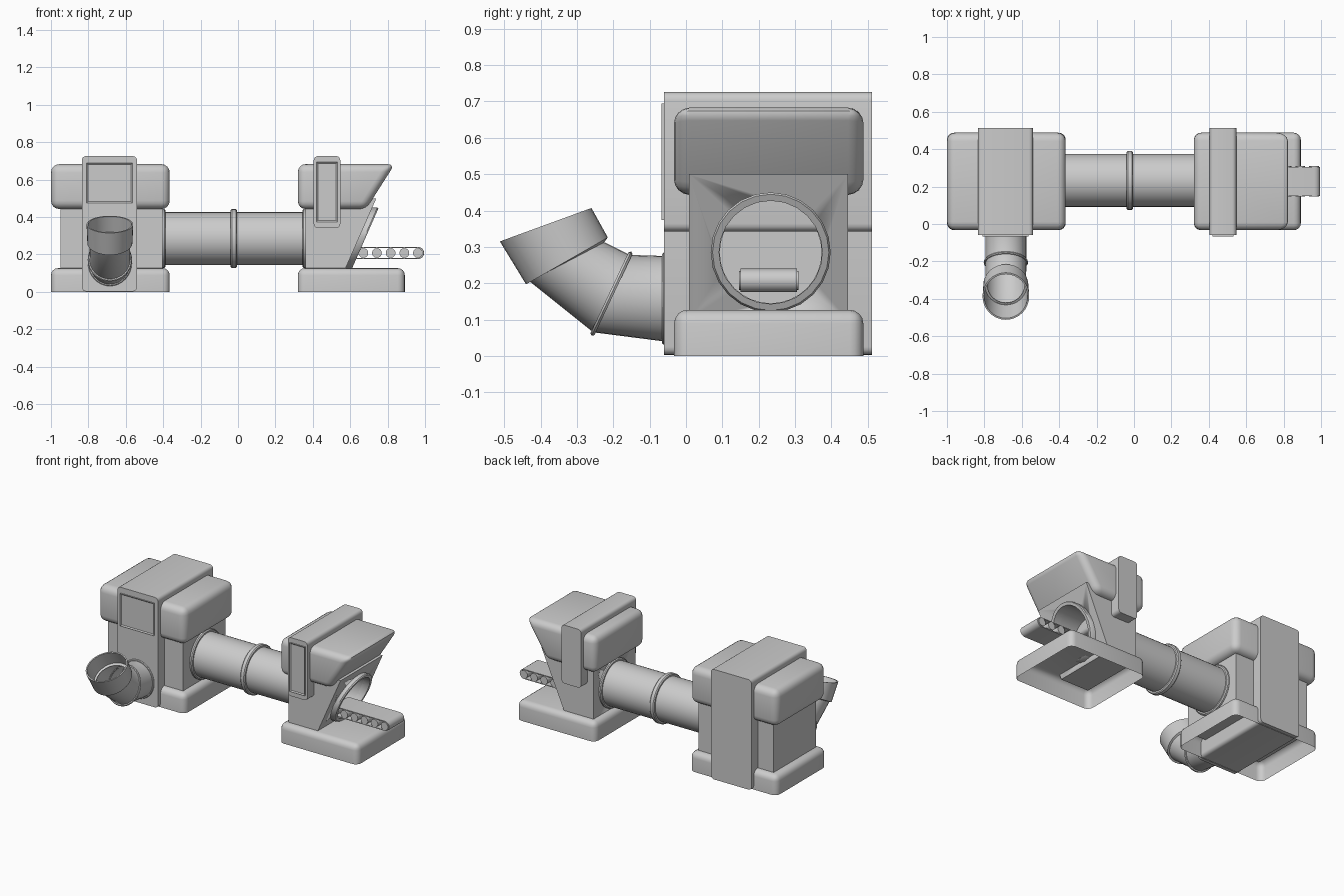
import bpy, bmesh, math
from mathutils import Vector

if "Cube" in bpy.data.objects:
    bpy.data.objects.remove(bpy.data.objects["Cube"])


def finish(bm, name, angle=35):
    bmesh.ops.recalc_face_normals(bm, faces=bm.faces)
    me = bpy.data.meshes.new(name)
    bm.to_mesh(me)
    bm.free()
    ob = bpy.data.objects.new(name, me)
    bpy.context.collection.objects.link(ob)
    bpy.ops.object.select_all(action='DESELECT')
    ob.select_set(True)
    bpy.context.view_layer.objects.active = ob
    bpy.ops.object.shade_smooth_by_angle(angle=math.radians(angle))
    return ob


def prism(name, profile, y0, y1, bevel=0.0, along_y_only=False, open_bottom=False):
    """Extrude an x-z outline from y0 to y1, with optional rounded edges."""
    bm = bmesh.new()
    f = bm.faces.new([bm.verts.new((x, y0, z)) for x, z in profile])
    ext = bmesh.ops.extrude_face_region(bm, geom=[f], use_keep_orig=True)['geom']
    bmesh.ops.translate(bm, verts=[g for g in ext if isinstance(g, bmesh.types.BMVert)],
                        vec=(0, y1 - y0, 0))
    bmesh.ops.recalc_face_normals(bm, faces=bm.faces)
    if open_bottom:
        low = [f for f in bm.faces if f.normal.z < -0.9]
        bmesh.ops.delete(bm, geom=low, context='FACES_ONLY')
    if bevel:
        edges = [e for e in bm.edges if not e.is_boundary and
                 (not along_y_only or abs(e.verts[0].co.y - e.verts[1].co.y) > 1e-4)]
        bmesh.ops.bevel(bm, geom=edges, offset=bevel, segments=4, profile=0.5,
                        affect='EDGES', clamp_overlap=True)
    return finish(bm, name)


def rect(x0, x1, z0, z1):
    return [(x0, z0), (x1, z0), (x1, z1), (x0, z1)]


def loft(name, sections, n=32, closed=False, caps=False):
    """Skin elliptical sections, each given as centre and two half axes."""
    bm = bmesh.new()
    rings = []
    for c, u, v in sections:
        c, u, v = Vector(c), Vector(u), Vector(v)
        rings.append([bm.verts.new(c + u * math.cos(2 * math.pi * i / n)
                                   + v * math.sin(2 * math.pi * i / n)) for i in range(n)])
    pairs = list(zip(rings, rings[1:])) + ([(rings[-1], rings[0])] if closed else [])
    for a, b in pairs:
        for i in range(n):
            j = (i + 1) % n
            bm.faces.new((a[i], a[j], b[j], b[i]))
    if caps:
        bm.faces.new(rings[0])
        bm.faces.new(rings[-1])
    return finish(bm, name)


TY, TZ, SLANT = 0.233, 0.285, 0.44


def xsec(x, r, slant=0.0):
    return (x, TY, TZ), (0, r, 0), (slant * r, 0, r)


def panel(name, x0, x1, z0, z1):
    """Raised front panel with a sunken middle."""
    bm = bmesh.new()
    bmesh.ops.create_cube(bm, size=1)
    for v in bm.verts:
        v.co = (x0 if v.co.x < 0 else x1, -0.067 if v.co.y < 0 else -0.05,
                z0 if v.co.z < 0 else z1)
    bm.normal_update()
    front = [f for f in bm.faces if f.normal.y < -0.9]
    bmesh.ops.inset_region(bm, faces=front, thickness=0.01)
    bmesh.ops.translate(bm, verts=front[0].verts, vec=(0, 0.006, 0))
    finish(bm, name)


# left block: base, core, top, wrap-around band and panel
prism("left_base", rect(-1, -0.365, 0, 0.127), -0.033, 0.488, 0.038, open_bottom=True)
prism("left_core", rect(-0.95, -0.405, 0.1, 0.5), 0.008, 0.446)
prism("left_top", rect(-1, -0.365, 0.443, 0.683), -0.033, 0.488, 0.045)
prism("left_band", rect(-0.835, -0.54, 0.003, 0.726), -0.06, 0.512, 0.022, True)
panel("left_panel", -0.81, -0.565, 0.475, 0.688)

# right block with a slanted outer side
prism("right_base", rect(0.32, 0.892, 0, 0.127), -0.033, 0.488, 0.038, open_bottom=True)
sx = lambda z: 0.645 + SLANT * (z - TZ)
core = prism("right_core", [(0.36, 0.1), (sx(0.1), 0.1), (sx(0.5), 0.5), (0.36, 0.5)],
             0.008, 0.446)
prism("right_top", [(0.32, 0.443), (0.685, 0.443), (0.838, 0.683), (0.32, 0.683)],
      -0.033, 0.488, 0.042)
prism("right_band", rect(0.405, 0.547, 0.342, 0.726), -0.06, 0.512, 0.022, True)
panel("right_panel", 0.42, 0.532, 0.374, 0.694)

# hole through the right core
cutter = loft("hole_cutter", [xsec(0.2, 0.147), xsec(1.0, 0.147)], caps=True)
cutter.hide_render = True
cutter.hide_set(True)
mod = core.modifiers.new("hole", 'BOOLEAN')
mod.object = cutter
mod.operation = 'DIFFERENCE'
mod.solver = 'EXACT'

# connecting tube, its rings and the slanted mouth ring
loft("main_tube", [xsec(-0.405, 0.142), xsec(0.36, 0.142), xsec(0.645, 0.142, SLANT)])
for name, x0, x1, r in (("tube_collar_left", -0.41, -0.388, 0.157),
                        ("tube_joint_ring", -0.039, -0.006, 0.158),
                        ("tube_collar_right", 0.345, 0.367, 0.157)):
    b = 0.006
    loft(name, [xsec(x0, 0.14), xsec(x0, r - b), xsec(x0 + b, r), xsec(x1 - b, r),
                xsec(x1, r - b), xsec(x1, 0.14)])
loft("mouth_ring", [xsec(x, r, SLANT) for x, r in
                    ((0.63, 0.142), (0.63, 0.165), (0.672, 0.165), (0.68, 0.16), (0.68, 0.142))],
     24, closed=True)


# conveyor: hollow belt loop with rollers
def stadium(r, x0=0.597, x1=0.963, z=0.208, n=8):
    pts = []
    for cx, a0 in ((x1, -90), (x0, 90)):
        for i in range(n + 1):
            a = math.radians(a0 + 180 * i / n)
            pts.append((cx + r * math.cos(a), z + r * math.sin(a)))
    return pts


bm = bmesh.new()
loops = [[bm.verts.new((x, y, z)) for x, z in stadium(r)]
         for r, y in ((0.032, 0.15), (0.032, 0.306), (0.027, 0.306), (0.027, 0.15))]
for k in range(4):
    a, b = loops[k], loops[(k + 1) % 4]
    for i in range(len(a)):
        j = (i + 1) % len(a)
        bm.faces.new((a[i], a[j], b[j], b[i]))
finish(bm, "conveyor_belt")
for i in range(6):
    x = 0.962 - 0.073 * i
    loft(f"conveyor_roller_{i + 1}",
         [((x, y, 0.208), (0.026, 0, 0), (0, 0, 0.026)) for y in (0.146, 0.31)], 20, caps=True)


# bent front pipe: sections given by their lower and upper points in y-z
def psec(lo, hi, k=0.93, grow=0.0):
    lo, hi = Vector((-0.685, *lo)), Vector((-0.685, *hi))
    c, v = (lo + hi) / 2, (hi - lo) / 2
    r = v.length
    return c, Vector(((r + grow) * k, 0, 0)), v * ((r + grow) / r)


def shift(sec, d):
    return sec[0] + Vector(d), sec[1], sec[2]


S0 = ((-0.06, 0.04), (-0.06, 0.275))
S1 = ((-0.255, 0.065), (-0.155, 0.278))
S2 = ((-0.43, 0.205), (-0.224, 0.313))
loft("front_pipe", [psec(*S0), psec(*S1), psec(*S2)])
loft("pipe_flange", [shift(psec(*S0, grow=g), (0, d, 0)) for g, d in
                     ((0.009, 0.01), (0.009, -0.002), (0.005, -0.006), (-0.002, -0.006))])
n1 = Vector((0, 0.213, -0.1)).normalized() * 0.006
loft("pipe_ring", [shift(psec(*S1, grow=g), n1 * d) for g, d in
                   ((-0.002, -1), (0.006, -1), (0.01, 0), (0.006, 1), (-0.002, 1))])
C0 = ((-0.44, 0.197), (-0.215, 0.326))
C1 = ((-0.512, 0.315), (-0.26, 0.407))
loft("pipe_cup", [psec(*S2, grow=-0.002), psec(*C0), psec(*C1), psec(*C1, grow=-0.009),
                  psec(*C0, grow=-0.009), psec(*S2, grow=-0.01)])
